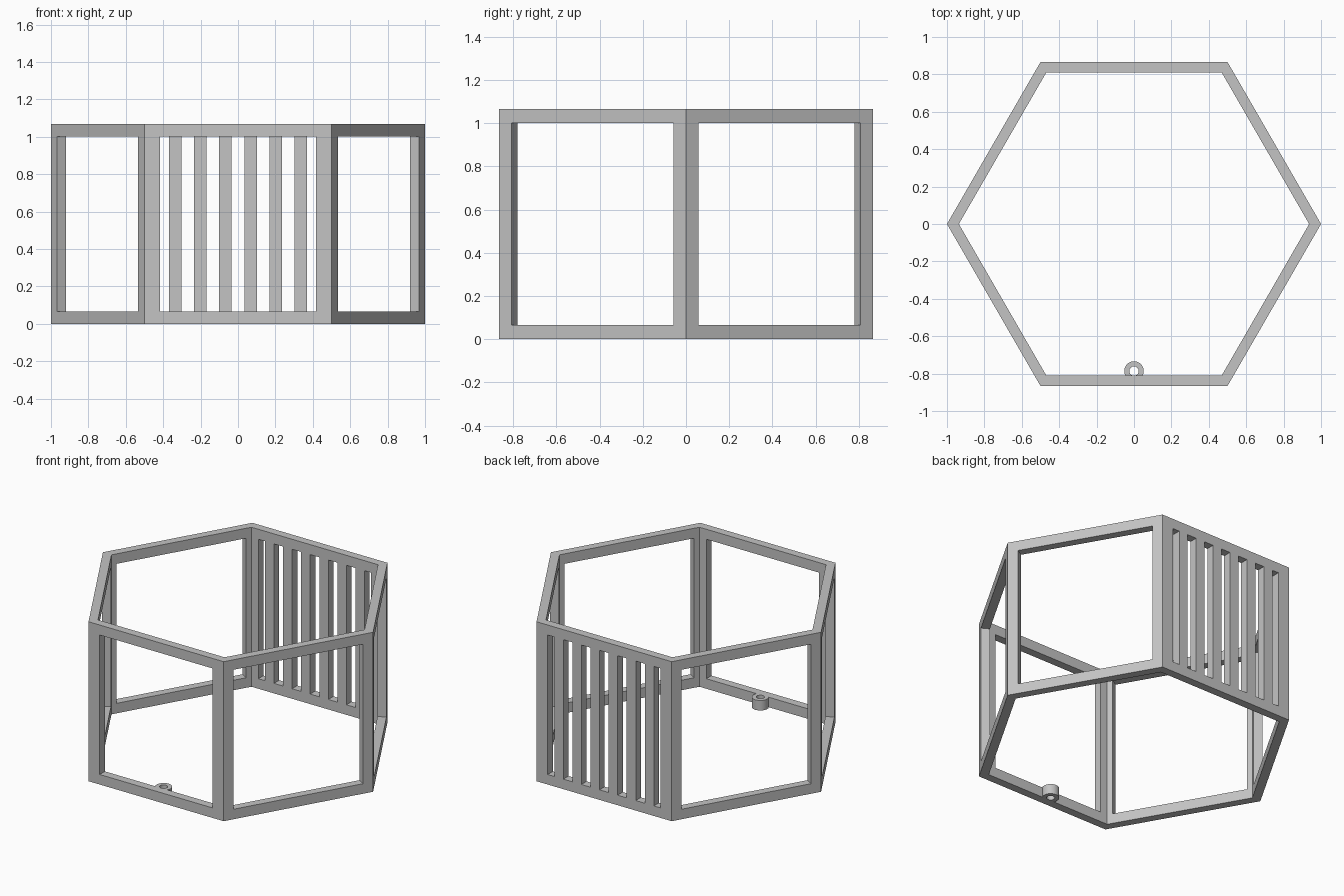
import bpy, bmesh
from math import cos, sin, pi, radians
from mathutils import Matrix

if "Cube" in bpy.data.objects:
    bpy.data.objects.remove(bpy.data.objects["Cube"])

HEIGHT = 1.067
RAIL = 0.067
WALL = 0.055
APOTHEM = cos(pi / 6)
INNER_R = 1 - WALL / APOTHEM

grey = bpy.data.materials.new("plain grey")
grey.use_nodes = True
colour = (0.55, 0.55, 0.55, 1)
grey.diffuse_color = colour
grey.node_tree.nodes["Principled BSDF"].inputs["Base Color"].default_value = colour


def make_object(name, bm):
    bmesh.ops.recalc_face_normals(bm, faces=bm.faces)
    mesh = bpy.data.meshes.new(name)
    bm.to_mesh(mesh)
    bm.free()
    mesh.materials.append(grey)
    obj = bpy.data.objects.new(name, mesh)
    bpy.context.collection.objects.link(obj)
    return obj


def tube(name, outer, inner, height):
    """Closed upright tube between two matching outlines."""
    bm = bmesh.new()
    loops = [[bm.verts.new((x, y, z)) for x, y in outline]
             for outline, z in ((outer, 0), (outer, height), (inner, height), (inner, 0))]
    n = len(outer)
    for k in range(4):
        a, b = loops[k], loops[(k + 1) % 4]
        for i in range(n):
            j = (i + 1) % n
            bm.faces.new((a[i], a[j], b[j], b[i]))
    return make_object(name, bm)


def circle(radius, count, cy=0):
    return [(radius * cos(2 * pi * i / count), cy + radius * sin(2 * pi * i / count))
            for i in range(count)]


def add_cut(bm, angle, left, right):
    """Box through the wall facing the given angle, between two offsets along it."""
    place = (Matrix.Rotation(radians(angle), 4, 'Z')
             @ Matrix.Translation((APOTHEM, (left + right) / 2, HEIGHT / 2))
             @ Matrix.Diagonal((0.15, right - left, HEIGHT - 2 * RAIL, 1)))
    bmesh.ops.create_cube(bm, size=1, matrix=place)


# Six-sided frame
frame = tube("hexagonal_frame", circle(1, 6), circle(INNER_R, 6), HEIGHT)

# Window openings, and a row of slots at the back
cuts = bmesh.new()
for angle in (30, 150, 210, 330):
    add_cut(cuts, angle, -0.433, 0.433)
add_cut(cuts, 270, -0.417, 0.417)
pitch = 2 * RAIL
for i in range(-3, 4):
    add_cut(cuts, 90, max(-0.417, i * pitch - RAIL / 2), min(0.417, i * pitch + RAIL / 2))
cutter = make_object("opening_cutter", cuts)
cutter.hide_render = True

cut = frame.modifiers.new("openings", 'BOOLEAN')
cut.operation = 'DIFFERENCE'
cut.solver = 'EXACT'
cut.object = cutter
bpy.context.view_layer.objects.active = frame
bpy.ops.object.modifier_apply(modifier=cut.name)
bpy.data.objects.remove(cutter)

# Small eyelet on the inside of the front bottom rail
inside = -APOTHEM + WALL
centre = inside + 0.025
outer = [(x, max(y, inside - 0.001)) for x, y in circle(0.052, 32, centre)]
eyelet = tube("eyelet", outer, circle(0.025, 32, centre), RAIL)
bpy.ops.object.select_all(action='DESELECT')
eyelet.select_set(True)
bpy.context.view_layer.objects.active = eyelet
bpy.ops.object.shade_smooth_by_angle()
